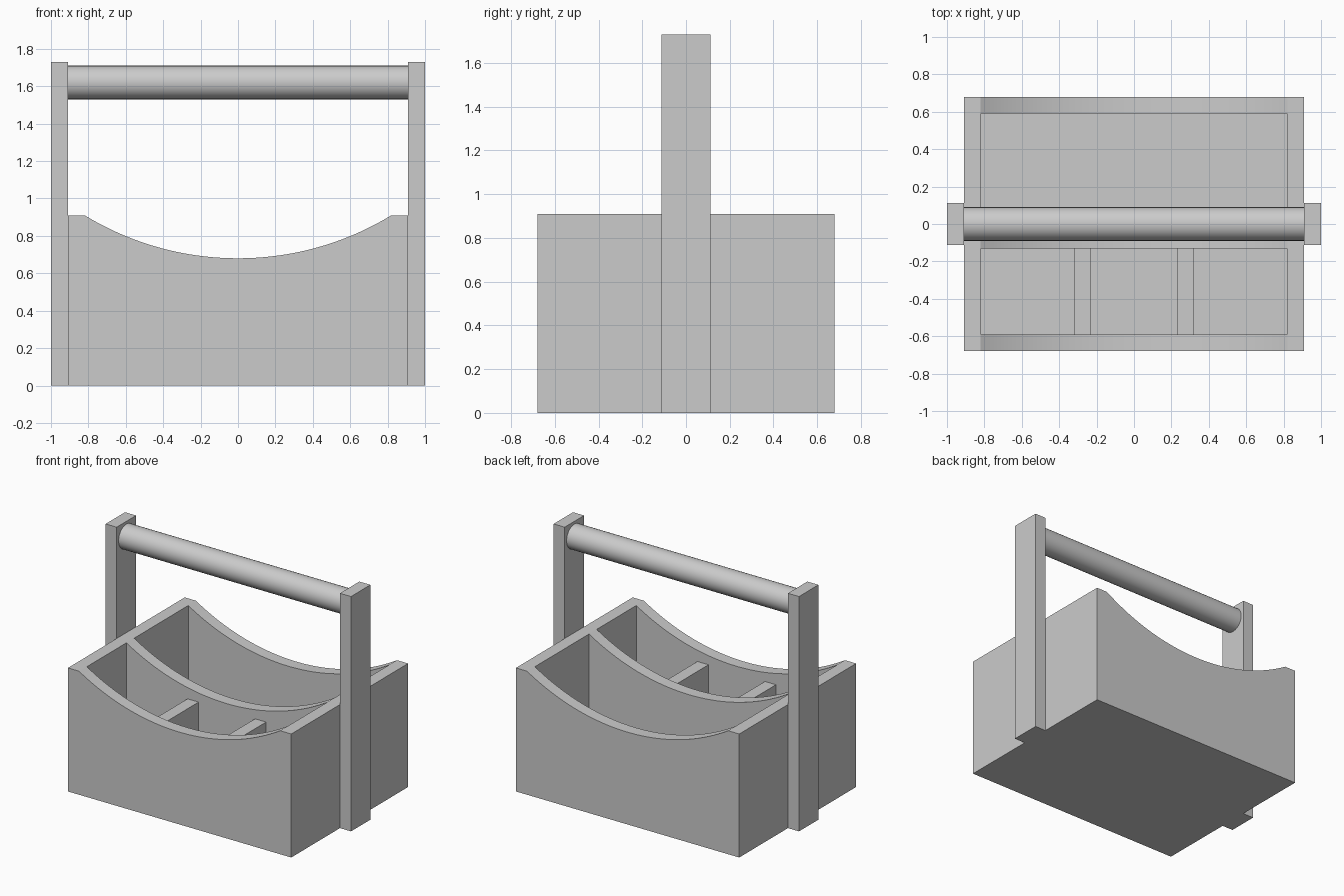
import bpy, bmesh, math

old = bpy.data.objects.get("Cube")
if old:
    bpy.data.objects.remove(old, do_unlink=True)

# Single plain grey
grey = bpy.data.materials.new("plain_grey")
grey.use_nodes = True
colour = (0.6, 0.6, 0.6, 1)
grey.diffuse_color = colour
grey.node_tree.nodes["Principled BSDF"].inputs["Base Color"].default_value = colour

# Main sizes
HALF_W, HALF_D, HEIGHT, WALL = 0.91, 0.68, 0.91, 0.09
ARC_HALF, ARC_LOW = 0.82, 0.68
POST_DEPTH, POST_TOP = 0.113, 1.73


def add_mesh(name, bm):
    bmesh.ops.recalc_face_normals(bm, faces=bm.faces)
    mesh = bpy.data.meshes.new(name)
    bm.to_mesh(mesh)
    bm.free()
    obj = bpy.data.objects.new(name, mesh)
    mesh.materials.append(grey)
    bpy.context.collection.objects.link(obj)
    return obj


def box(name, x0, x1, y0, y1, z0, z1):
    bm = bmesh.new()
    bmesh.ops.create_cube(bm, size=1)
    for v in bm.verts:
        v.co.x = x1 if v.co.x > 0 else x0
        v.co.y = y1 if v.co.y > 0 else y0
        v.co.z = z1 if v.co.z > 0 else z0
    return add_mesh(name, bm)


def smooth(obj):
    bpy.ops.object.select_all(action="DESELECT")
    obj.select_set(True)
    bpy.context.view_layer.objects.active = obj
    bpy.ops.object.shade_smooth_by_angle(angle=math.radians(25))


# Tray body: front profile with a scooped top, extruded front to back
sag = HEIGHT - ARC_LOW
radius = (ARC_HALF ** 2 + sag ** 2) / (2 * sag)
sweep = math.asin(ARC_HALF / radius)
steps = 40
profile = [(-HALF_W, HEIGHT), (-HALF_W, 0), (HALF_W, 0), (HALF_W, HEIGHT)]
for i in range(steps + 1):
    a = sweep * (1 - 2 * i / steps)
    profile.append((radius * math.sin(a), ARC_LOW + radius * (1 - math.cos(a))))
bm = bmesh.new()
face = bm.faces.new([bm.verts.new((x, -HALF_D, z)) for x, z in profile])
ext = bmesh.ops.extrude_face_region(bm, geom=[face])
bmesh.ops.translate(bm, vec=(0, 2 * HALF_D, 0),
                    verts=[g for g in ext["geom"] if isinstance(g, bmesh.types.BMVert)])
tray = add_mesh("tray_body", bm)

# Hollow out the front and back compartments, leaving a scooped middle wall
pocket = ARC_HALF - 0.0015
for name, y0, y1 in (("front", -0.59, -0.13), ("back", -0.04, 0.59)):
    cutter = box(name + "_cutter", -pocket, pocket, y0, y1, WALL, 1.2)
    cutter.hide_render = True
    mod = tray.modifiers.new(name, "BOOLEAN")
    mod.operation = "DIFFERENCE"
    mod.solver = "EXACT"
    mod.object = cutter
    bpy.ops.object.select_all(action="DESELECT")
    tray.select_set(True)
    bpy.context.view_layer.objects.active = tray
    bpy.ops.object.modifier_apply(modifier=mod.name)
    bpy.data.objects.remove(cutter, do_unlink=True)
smooth(tray)

# Low dividers in the front compartment and handle posts on both ends
for side, s in (("left", 1), ("right", -1)):
    box(side + "_divider", *sorted((s * 0.23, s * 0.32)), -0.59, -0.13, WALL, 0.63)
    box(side + "_post", *sorted((s * HALF_W, s)), -POST_DEPTH, POST_DEPTH, 0, POST_TOP)

# Round handle between the posts
bpy.ops.mesh.primitive_cylinder_add(vertices=48, radius=0.09, depth=2 * HALF_W,
                                    location=(0, 0, 1.62),
                                    rotation=(0, math.pi / 2, 0))
handle = bpy.context.object
handle.name = "round_handle"
handle.data.materials.append(grey)
smooth(handle)
